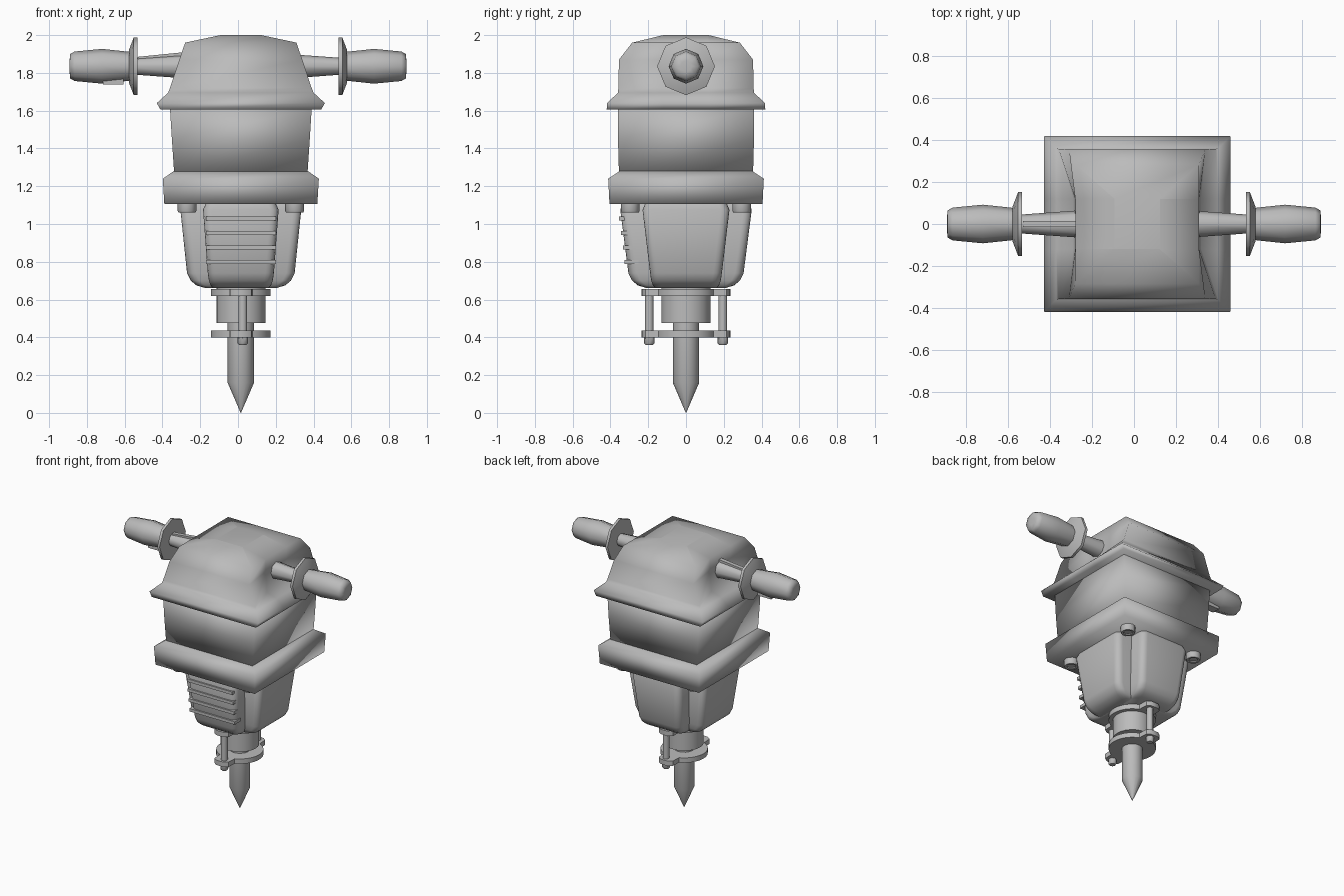
import bpy, bmesh, math
from mathutils import Vector, Matrix

cube = bpy.data.objects.get("Cube")
if cube:
    bpy.data.objects.remove(cube, do_unlink=True)

CX = 0.015  # body axis
steel = bpy.data.materials.new("grey_steel")
steel.use_nodes = True
GREY = (0.5, 0.5, 0.5, 1)
steel.diffuse_color = GREY
steel.node_tree.nodes["Principled BSDF"].inputs["Base Color"].default_value = GREY


def loft(name, rings, angle=40, matrix=Matrix()):
    """Skin a stack of equal-length point loops and cap both ends."""
    bm = bmesh.new()
    loops = [[bm.verts.new(p) for p in ring] for ring in rings]
    n = len(loops[0])
    for a, b in zip(loops, loops[1:]):
        for i in range(n):
            j = (i + 1) % n
            bm.faces.new((a[i], a[j], b[j], b[i]))
    bm.faces.new(loops[0][::-1])
    bm.faces.new(loops[-1])
    bm.transform(matrix)
    bmesh.ops.recalc_face_normals(bm, faces=bm.faces)
    mesh = bpy.data.meshes.new(name)
    bm.to_mesh(mesh)
    bm.free()
    obj = bpy.data.objects.new(name, mesh)
    bpy.context.collection.objects.link(obj)
    mesh.materials.append(steel)
    bpy.ops.object.select_all(action='DESELECT')
    obj.select_set(True)
    bpy.context.view_layer.objects.active = obj
    bpy.ops.object.shade_smooth_by_angle(angle=math.radians(angle))
    return obj


def rect(hx, hy, z, r=0.0, steps=4):
    """Rectangle loop, with rounded corners when r is given."""
    if not r:
        return [(CX + sx * hx, sy * hy, z) for sx, sy in ((1, 1), (-1, 1), (-1, -1), (1, -1))]
    pts = []
    for q, (sx, sy) in enumerate(((1, 1), (-1, 1), (-1, -1), (1, -1))):
        for k in range(steps + 1):
            a = math.pi / 2 * (q + k / steps)
            pts.append((CX + sx * (hx - r) + r * math.cos(a), sy * (hy - r) + r * math.sin(a), z))
    return pts


def dented(hx, hy, z, d):
    """Rectangle loop whose left and right sides are pushed in by d."""
    w = 0.12
    side = [(hx, -hy), (hx - d, -w), (hx - d, w), (hx, hy)]
    return [(CX + x, y, z) for x, y in side + [(-x, -y) for x, y in side]]


def lathe(name, profile, x=CX, y=0.0, n=16, matrix=None, angle=40):
    """Turned part from (radius, height) pairs."""
    rings = [[(r * math.cos(math.tau * i / n), r * math.sin(math.tau * i / n), h)
              for i in range(n)] for r, h in profile]
    return loft(name, rings, angle, matrix or Matrix.Translation((x, y, 0)))


def box(name, x0, x1, y0, y1, z0, z1):
    return loft(name, [[(x0, y0, z), (x1, y0, z), (x1, y1, z), (x0, y1, z)] for z in (z0, z1)])


# Hood with hollows around the handle bars
loft("hood", [dented(*s) for s in (
    (0.425, 0.42, 1.605, 0), (0.445, 0.418, 1.64, 0), (0.385, 0.36, 1.695, 0),
    (0.375, 0.358, 1.72, 0.07), (0.325, 0.355, 1.87, 0.03),
    (0.295, 0.285, 1.96, 0), (0.108, 0.12, 2.0, 0))], 95)

# Middle housing and its flange
loft("middle_housing", [rect(0.353, 0.355, 1.27), rect(0.365, 0.36, 1.45), rect(0.375, 0.36, 1.61)], 95)
loft("flange", [rect(0.405, 0.405, 1.105), rect(0.413, 0.412, 1.24), rect(0.355, 0.352, 1.28)], 95)

# Lower housing: two crossed tapered lobes
for name, hx, hy, dx, dy in (("front_back_lobe", 0.2, 0.348, 0.025, 0.043),
                             ("side_lobe", 0.32, 0.23, 0.035, 0.04)):
    wide_x, wide_y = hx > hy, hy > hx
    rings = [rect(hx - dx - cut * wide_x - cut * 0.3 * wide_y,
                  hy - dy - cut * wide_y - cut * 0.3 * wide_x, z, 0.045)
             for z, cut in ((0.66, 0.1), (0.675, 0.05), (0.7, 0.02), (0.74, 0))]
    rings += [rect(hx, hy, 1.075, 0.045), rect(hx - 0.015, hy - 0.015, 1.11, 0.045)]
    loft(name, rings, 50)

# Cooling fins on the front lobe
for i in range(4):
    z = 1.03 - 0.077 * i
    y = -0.348 + 0.043 * (1.075 - z) / 0.335
    box(f"cooling_fin_{i + 1}", CX - 0.185, CX + 0.185, y - 0.012, y + 0.06, z - 0.011, z + 0.011)

# Flange bolts
for sx in (-1, 1):
    for sy in (-1, 1):
        lathe("flange_bolt", [(0.03, 1.07), (0.03, 1.062), (0.045, 1.06), (0.05, 1.07), (0.05, 1.11)],
              CX + sx * 0.285, sy * 0.295, 12)

# Neck, chisel and clamp plates
lathe("neck_collar", [(0.13, 0.475), (0.13, 0.67)], n=24)
lathe("chisel", [(0.001, 0.0), (0.07, 0.16), (0.07, 0.5)], n=16)
for name, z in (("upper_clamp_plate", 0.62), ("lower_clamp_plate", 0.4)):
    outline = []
    for i in range(48):
        a = math.tau * i / 48
        # disc with an ear at front and back
        ear = max(0.0, abs(math.sin(a)) - 0.93) / 0.07
        r = 0.158 + 0.077 * min(1.0, ear * 1.6)
        outline.append((CX + r * math.cos(a), r * math.sin(a)))
    loft(name, [[(x, y, h) for x, y in outline] for h in (z, z + 0.036)])
for y in (-0.195, 0.195):
    lathe("clamp_rod", [(0.023, 0.4), (0.023, 0.64)], CX + 0.01, y, 12)
    lathe("clamp_nut", [(0.02, 0.36), (0.027, 0.368), (0.027, 0.41)], CX + 0.01, y, 8)

# Handles: bar, guard and grip on each side
for s, side in ((1, "left"), (-1, "right")):
    m = Matrix.Translation((0, 0, 1.835)) @ Matrix.Rotation(s * math.pi / 2, 4, 'Y')
    lathe(side + "_handle_bar", [(0.068, 0.22), (0.042, 0.58)], n=8, matrix=m, angle=60)
    lathe(side + "_guard", [(0.153, 0.533), (0.153, 0.552), (0.085, 0.578)], n=8, matrix=m, angle=50)
    lathe(side + "_grip", [(0.075, 0.56), (0.092, 0.72), (0.078, 0.865), (0.065, 0.888), (0.03, 0.892)],
          n=8, matrix=m, angle=60)

# Trigger and its link on the right handle
box("trigger", -0.715, -0.605, -0.03, 0.03, 1.738, 1.78)
loft("trigger_link", [[(x, y, z + h) for y, h in ((-0.015, -0.03), (0.015, -0.03), (0.015, 0), (-0.015, 0))]
                      for x, z in ((-0.53, 1.885), (-0.28, 1.91))])
